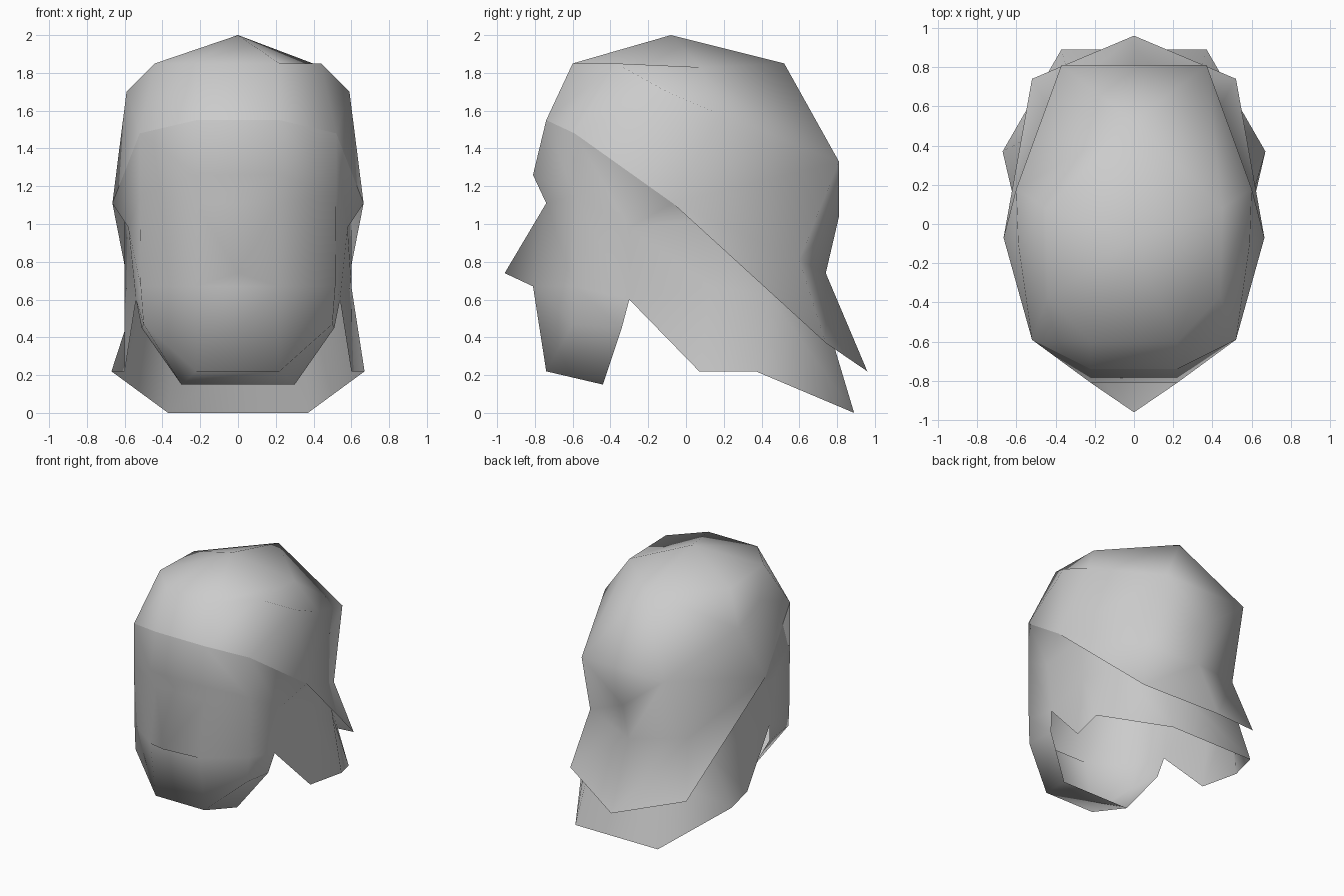
import bpy
import bmesh
from mathutils import Vector

default_cube = bpy.data.objects.get("Cube")
if default_cube:
    bpy.data.objects.remove(default_cube, do_unlink=True)

# One plain grey for every part
grey = bpy.data.materials.new("plain_grey")
grey.use_nodes = True
grey_value = (0.6, 0.6, 0.6, 1)
grey.diffuse_color = grey_value
grey.node_tree.nodes["Principled BSDF"].inputs["Base Color"].default_value = grey_value


def mirrored(point):
    """Reflect a point across the centre line."""
    return (-point[0], point[1], point[2])


def add_polygon(mesh, points):
    """Add one face, dropping repeated corners so quads may collapse to triangles."""
    corners = list(dict.fromkeys(points))
    if len(corners) > 2:
        mesh.faces.new([mesh.verts.new(corner) for corner in corners])


def add_both_sides(mesh, points):
    """Add a face and its reflection."""
    add_polygon(mesh, points)
    add_polygon(mesh, [mirrored(point) for point in reversed(points)])


def build_shell(name, grids, bridges, extra_faces=()):
    """Skin rows of points on both sides, bridge the centre and weld a smooth shell."""
    mesh = bmesh.new()
    for rows in grids:
        for upper, lower in zip(rows, rows[1:]):
            for column in range(min(len(upper), len(lower)) - 1):
                add_both_sides(mesh, (upper[column], upper[column + 1],
                                      lower[column + 1], lower[column]))
    for points in extra_faces:
        add_both_sides(mesh, points)
    for first, second in bridges:
        add_polygon(mesh, (first, second, mirrored(second), mirrored(first)))
    bmesh.ops.remove_doubles(mesh, verts=mesh.verts[:], dist=0.001)
    bmesh.ops.recalc_face_normals(mesh, faces=mesh.faces[:])

    # Make the open shell face outwards
    middle = Vector((0, 0, 1))
    outward = sum(face.normal.dot(face.calc_center_median() - middle) * face.calc_area()
                  for face in mesh.faces)
    if outward < 0:
        bmesh.ops.reverse_faces(mesh, faces=mesh.faces[:])
    for face in mesh.faces:
        face.smooth = True

    data = bpy.data.meshes.new(name)
    mesh.to_mesh(data)
    mesh.free()
    data.materials.append(grey)
    shell = bpy.data.objects.new(name, data)
    bpy.context.collection.objects.link(shell)


# Rim shared by the dome and the face
rim_front = (.22, -.74, 1.55)
rim_temple = (.52, -.59, 1.48)
rim_ear = (.665, -.07, 1.11)

# Dome landmarks
crown_front = (.22, -.6, 1.85)
crown_side = (.44, -.37, 1.85)
crown_top = (0, -.08, 2)
crown_rear = (.45, .08, 1.83)
side_front = (.59, -.1, 1.7)
side_rear = (.6, .18, 1.58)
back_top = (0, .52, 1.85)
back_upper = (.37, .81, 1.33)
back_middle = (0, .81, 1.04)
nape = (0, .74, .74)
nape_side = (.44, .6, .81)
flare_tip = (0, .96, .22)
flare_corner = (.52, .74, .37)

dome_upper = [
    [rim_front, rim_temple, rim_temple, rim_temple],
    [crown_front, crown_side, side_front, rim_ear],
    [crown_top, crown_rear, side_rear, rim_ear],
    [back_top, back_top, back_upper, rim_ear],
]
dome_flare = [
    [back_middle, back_upper, rim_ear],
    [nape, nape_side, rim_ear],
    [flare_tip, flare_corner, flare_corner],
]
build_shell("dome", [dome_upper, dome_flare],
            [(rim_front, crown_front), (crown_front, crown_top),
             (back_top, back_upper), (back_upper, back_middle)])

# Face landmarks
brow = (.22, -.81, 1.26)
eye = (.22, -.74, 1.11)
nose_tip = (0, -.96, .74)
nose_base = (.22, -.81, .67)
chin = (.22, -.74, .22)
chin_back = (.3, -.44, .15)
temple = (.52, -.59, 1.15)
cheek = (.515, -.59, .67)
cheek_side = (.58, -.3, .98)
jaw_front = (.5, -.6, .47)
jaw_back = (.51, -.34, .45)
jaw_notch = (.54, -.3, .6)

# Neck landmarks
ear_inner = (.6, .1, 1.02)
neck_fold = (.6, .13, .67)
neck_top = (.3, .67, .7)
neck_back = (.33, .74, .5)
hem_front = (.6, .07, .22)
hem_side = (.67, .37, .22)
hem_back = (.37, .89, 0)

face_front = [
    [rim_front, rim_temple],
    [brow, temple],
    [eye, temple],
    [nose_base, cheek],
    [chin, jaw_front],
    [chin_back, jaw_back],
]
face_side = [
    [rim_temple, rim_ear, rim_ear],
    [temple, cheek_side, ear_inner],
    [cheek, jaw_notch, neck_fold],
    [jaw_front, jaw_back],
]
neck_guard = [
    [ear_inner, (.5, .48, .75), neck_top],
    [neck_fold, (.54, .44, .62), neck_back],
    [hem_front, hem_side, hem_back],
]
build_shell("face_and_neck_guard", [face_front, face_side, neck_guard],
            [(rim_front, brow), (brow, eye), (eye, nose_tip), (nose_tip, nose_base),
             (nose_base, chin), (chin, chin_back),
             (neck_top, neck_back), (neck_back, hem_back)],
            [(eye, nose_base, nose_tip), (jaw_notch, neck_fold, hem_front)])
